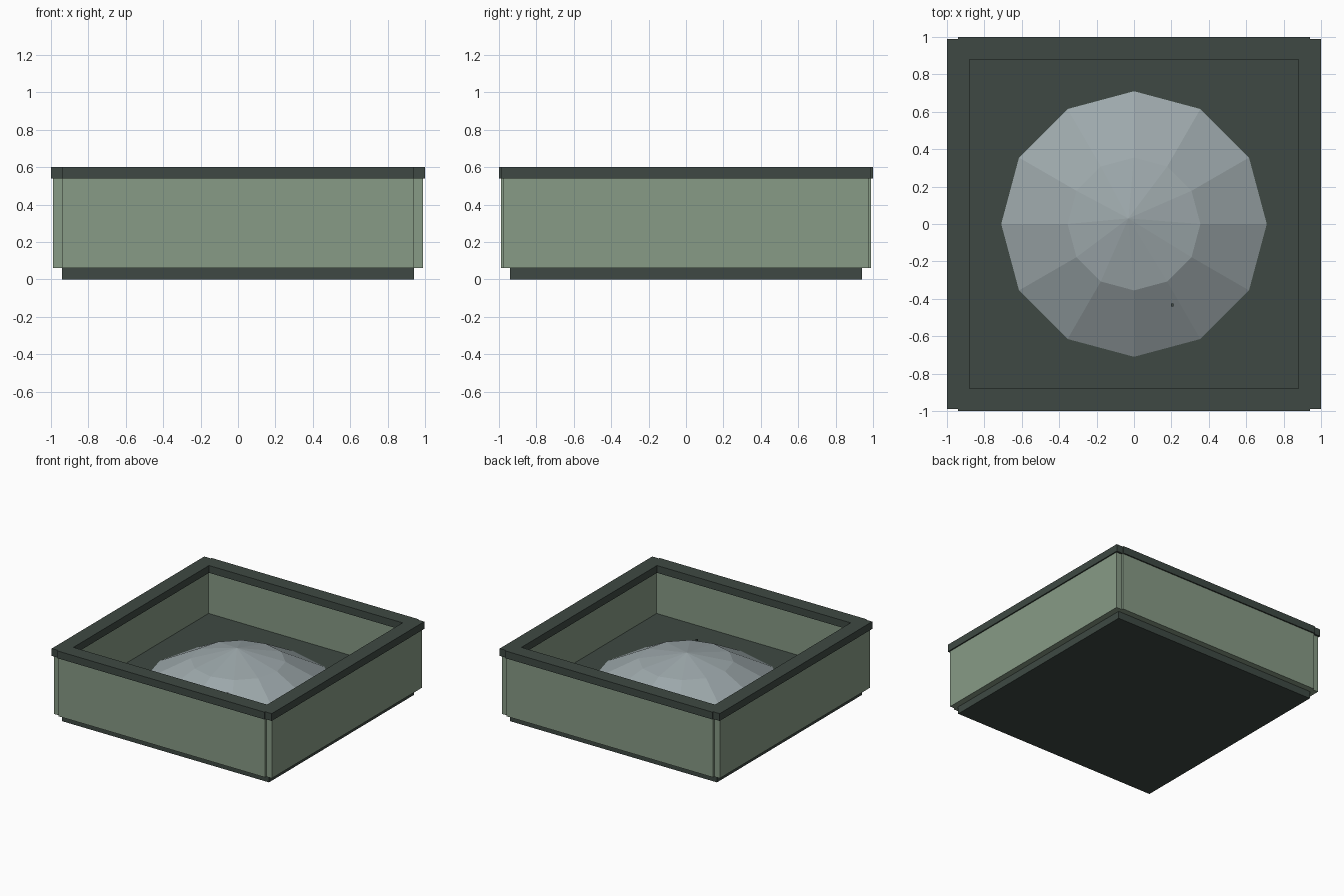
import bpy, bmesh, math

if "Cube" in bpy.data.objects:
    bpy.data.objects.remove(bpy.data.objects["Cube"])


def srgb(r, g, b):
    lin = lambda c: c / 12.92 if c <= 0.04045 else ((c + 0.055) / 1.055) ** 2.4
    return (lin(r / 255), lin(g / 255), lin(b / 255), 1.0)


def material(name, rgb):
    m = bpy.data.materials.new(name)
    m.diffuse_color = srgb(*rgb)
    m.use_nodes = True
    m.node_tree.nodes["Principled BSDF"].inputs["Base Color"].default_value = m.diffuse_color
    return m


green = material("sage green", (135, 155, 134))
dark = material("dark green", (62, 73, 67))
grey = material("pale grey", (157, 168, 171))


def finish(name, bm, mat):
    me = bpy.data.meshes.new(name)
    bmesh.ops.recalc_face_normals(bm, faces=bm.faces)
    bm.to_mesh(me)
    bm.free()
    me.materials.append(mat)
    ob = bpy.data.objects.new(name, me)
    bpy.context.collection.objects.link(ob)
    return ob


def box(name, x0, x1, y0, y1, z0, z1, mat):
    bm = bmesh.new()
    bmesh.ops.create_cube(bm, size=1)
    for v in bm.verts:
        v.co.x = x1 if v.co.x > 0 else x0
        v.co.y = y1 if v.co.y > 0 else y0
        v.co.z = z1 if v.co.z > 0 else z0
    return finish(name, bm, mat)


# Base plate and raised inner floor
box("base", -0.94, 0.94, -0.94, 0.94, 0, 0.06, dark)
box("floor", -0.89, 0.89, -0.89, 0.89, 0.06, 0.20, dark)

# Walls and rim rails, front/back then left/right
for s, fb, lr in ((-1, "front", "left"), (1, "back", "right")):
    a, b = sorted((s * 0.89, s * 0.99))
    box(fb + "_wall", -0.94, 0.94, a, b, 0.06, 0.54, green)
    box(lr + "_wall", a, b, -0.975, 0.975, 0.06, 0.54, green)
    a, b = sorted((s * 0.88, s * 1.0))
    box(fb + "_rim", -0.94, 0.94, a, b, 0.54, 0.60, dark)
    box(lr + "_rim", a, b, -0.99, 0.99, 0.54, 0.60, dark)

# Faceted mound: two twelve-sided rings and a slightly off-centre peak
bm = bmesh.new()
rings = []
for r, z in ((0.71, 0.20), (0.355, 0.395)):
    rings.append([bm.verts.new((r * math.cos(i * math.pi / 6),
                                r * math.sin(i * math.pi / 6), z)) for i in range(12)])
peak = bm.verts.new((-0.03, 0.03, 0.475))
lo, hi = rings
for i in range(12):
    j = (i + 1) % 12
    bm.faces.new((lo[i], lo[j], hi[j], hi[i]))
    bm.faces.new((hi[i], hi[j], peak))
bm.faces.new(lo[::-1])
finish("mound", bm, grey)

# Tiny speck poking out of the mound
box("speck", 0.198, 0.212, -0.44, -0.425, 0.30, 0.345, dark)
